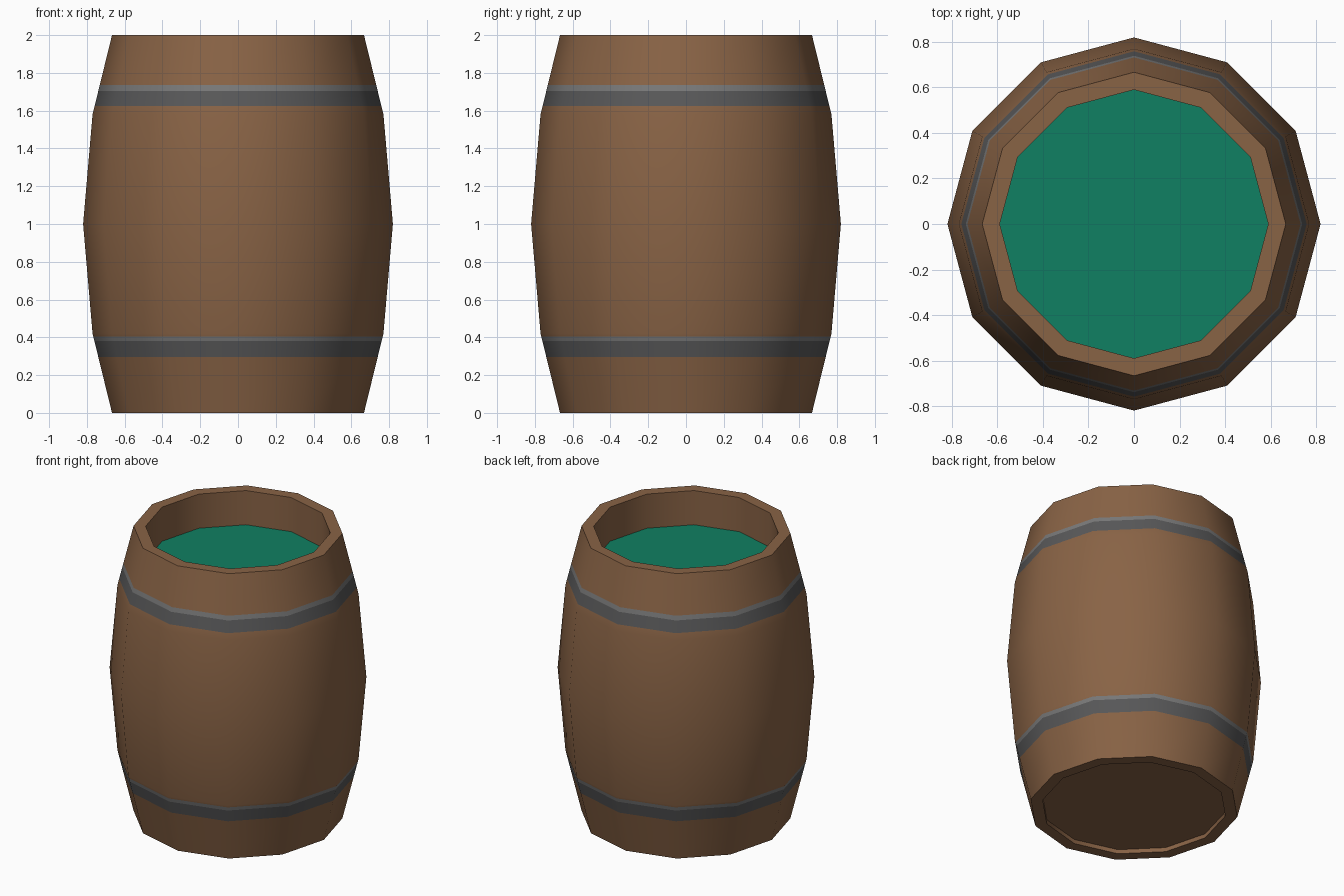
import bpy, bmesh, math

if "Cube" in bpy.data.objects:
    bpy.data.objects.remove(bpy.data.objects["Cube"])

SIDES = 12

def material(name, rgb):
    m = bpy.data.materials.new(name)
    m.diffuse_color = (*rgb, 1)
    m.use_nodes = True
    m.node_tree.nodes["Principled BSDF"].inputs["Base Color"].default_value = m.diffuse_color
    return m

wood = material("brown_wood", (0.25, 0.125, 0.060))
iron = material("dark_iron", (0.098, 0.098, 0.100))
shine = material("light_iron", (0.19, 0.19, 0.19))
liquid_green = material("green_liquid", (0.005, 0.215, 0.122))

def ring(bm, r, z):
    return [bm.verts.new((r * math.cos(2 * math.pi * i / SIDES),
                          r * math.sin(2 * math.pi * i / SIDES), z)) for i in range(SIDES)]

def lathe(name, profile, mats, rule=lambda z: 0, cap=False):
    """Turn an (r, z) profile around z; rule picks the material from face height."""
    bm = bmesh.new()
    rings = [ring(bm, r, z) for r, z in profile]
    for a, b in zip(rings, rings[1:]):
        za, zb = a[0].co.z, b[0].co.z
        for i in range(SIDES):
            j = (i + 1) % SIDES
            f = bm.faces.new((a[i], a[j], b[j], b[i]))
            f.material_index = rule((za + zb) / 2) if abs(za - zb) > 1e-4 else 0
    if cap:
        bm.faces.new(rings[0][::-1])
    me = bpy.data.meshes.new(name)
    bm.to_mesh(me)
    bm.free()
    for m in mats:
        me.materials.append(m)
    ob = bpy.data.objects.new(name, me)
    bpy.context.collection.objects.link(ob)
    bpy.context.view_layer.objects.active = ob
    ob.select_set(True)
    bpy.ops.object.shade_smooth_by_angle(angle=math.radians(42))
    ob.select_set(False)
    return ob

# Barrel outline and the heights where the painted hoops are cut in
outline = [(0.667, 0), (0.77, 0.42), (0.82, 1), (0.77, 1.58), (0.667, 2)]
hoops = [(0.295, 0.38, 0.405), (1.625, 1.705, 1.735)]

def radius(z):
    for (r0, z0), (r1, z1) in zip(outline, outline[1:]):
        if z <= z1:
            return r0 + (r1 - r0) * (z - z0) / (z1 - z0)

def hoop_rule(z):
    for low, mid, high in hoops:
        if low < z < high:
            return 1 if z < mid else 2
    return 0

# Staves with recessed bottom, painted hoops, rim and inner wall
heights = sorted([z for _, z in outline] + [z for h in hoops for z in h])
LIQUID_Z = 1.76
barrel = lathe("barrel",
               [(0.59, 0.03), (0.59, 0)] + [(radius(z), z) for z in heights]
               + [(0.59, 2), (0.59, LIQUID_Z)],
               [wood, iron, shine],
               lambda z: hoop_rule(z), cap=True)
# The inner wall sits above the hoops' heights except its own mid height, so it stays wood

# Liquid surface
bm = bmesh.new()
bm.faces.new(ring(bm, 0.59, LIQUID_Z))
me = bpy.data.meshes.new("liquid")
bm.to_mesh(me)
bm.free()
me.materials.append(liquid_green)
bpy.context.collection.objects.link(bpy.data.objects.new("liquid", me))
